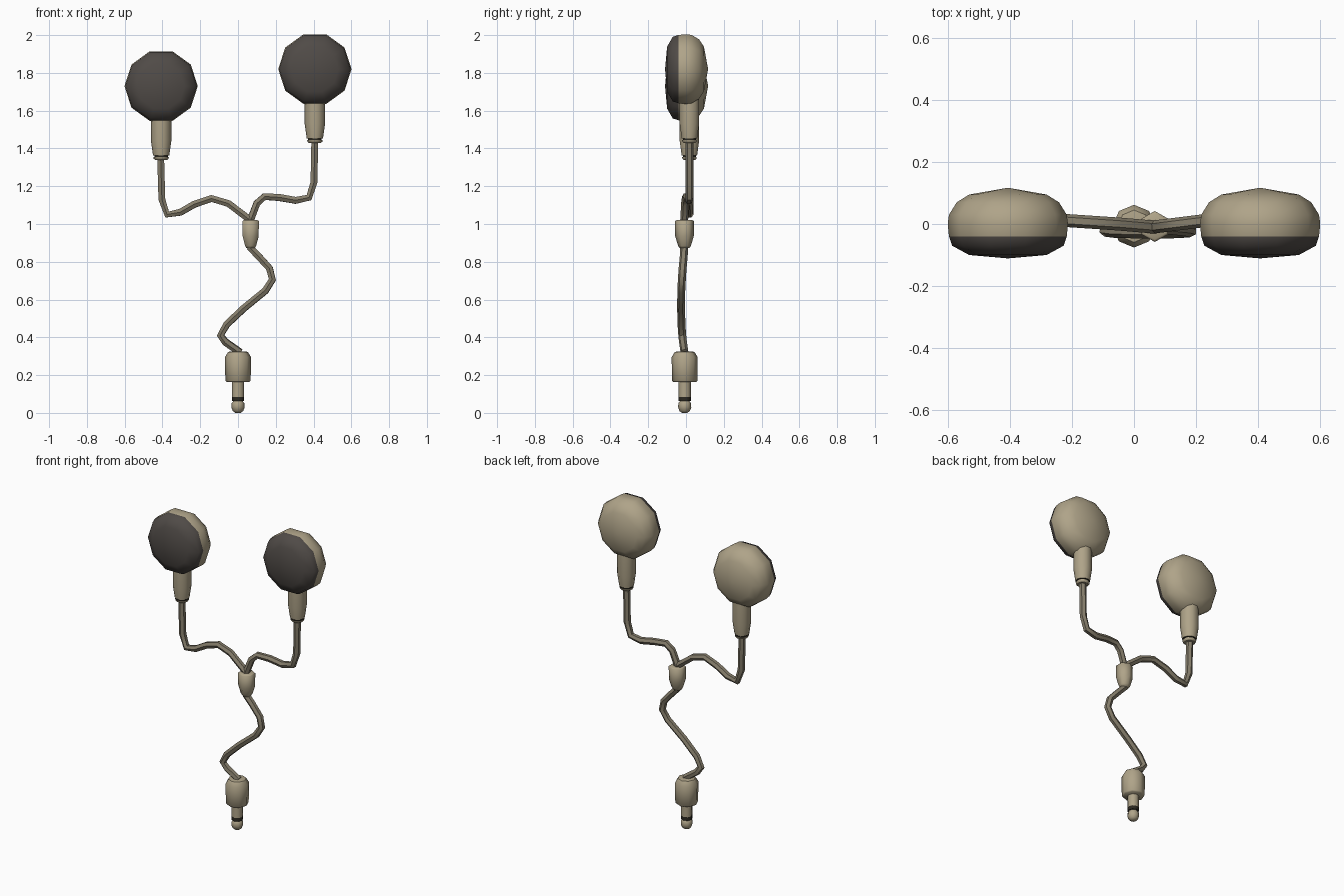
import bpy, bmesh, math
from mathutils import Matrix

if "Cube" in bpy.data.objects:
    bpy.data.objects.remove(bpy.data.objects["Cube"])


def material(name, rgb):
    m = bpy.data.materials.new(name)
    m.diffuse_color = (*rgb, 1)
    m.use_nodes = True
    m.node_tree.nodes["Principled BSDF"].inputs["Base Color"].default_value = m.diffuse_color
    return m


TAN = material("beige plastic", (0.43, 0.37, 0.25))
CABLE = material("cable grey brown", (0.24, 0.21, 0.15))
DARK = material("dark speaker mesh", (0.08, 0.07, 0.063))
BLACK = material("black ring", (0.025, 0.022, 0.015))


def finish(ob, angle):
    bpy.ops.object.select_all(action='DESELECT')
    ob.select_set(True)
    bpy.context.view_layer.objects.active = ob
    bpy.ops.object.shade_smooth_by_angle(angle=math.radians(angle))


def lathe(name, profile, sides, loc, mats, rule=None, phase=0.0, axis='Z', angle=40):
    """Spin (radius, height) pairs about an axis; rule gives a material per band."""
    bm = bmesh.new()
    rings = []
    for r, h in profile:
        if r == 0:
            rings.append([bm.verts.new((0, 0, h))])
        else:
            rings.append([bm.verts.new((r * math.cos(phase + i * math.tau / sides),
                                        r * math.sin(phase + i * math.tau / sides), h))
                          for i in range(sides)])
    for k in range(len(rings) - 1):
        a, b = rings[k], rings[k + 1]
        for i in range(sides):
            j = (i + 1) % sides
            vs = [a[i % len(a)], a[j % len(a)], b[j % len(b)], b[i % len(b)]]
            f = bm.faces.new(list(dict.fromkeys(vs)))
            f.material_index = rule(k) if rule else 0
    for end in (rings[0], rings[-1]):
        if len(end) > 2:
            bm.faces.new(end)
    if axis == 'Y':
        bm.transform(Matrix.Rotation(math.radians(-90), 4, 'X'))
    bmesh.ops.recalc_face_normals(bm, faces=bm.faces)
    me = bpy.data.meshes.new(name)
    bm.to_mesh(me)
    bm.free()
    for m in mats:
        me.materials.append(m)
    ob = bpy.data.objects.new(name, me)
    ob.location = loc
    bpy.context.collection.objects.link(ob)
    finish(ob, angle)


def cable(name, pts, radius=0.021):
    cu = bpy.data.curves.new(name, 'CURVE')
    cu.dimensions = '3D'
    cu.bevel_depth = radius
    cu.bevel_resolution = 1
    cu.use_fill_caps = True
    sp = cu.splines.new('POLY')
    sp.points.add(len(pts) - 1)
    for p, co in zip(sp.points, pts):
        p.co = (*co, 1)
    cu.materials.append(CABLE)
    ob = bpy.data.objects.new(name, cu)
    bpy.context.collection.objects.link(ob)
    bpy.ops.object.select_all(action='DESELECT')
    ob.select_set(True)
    bpy.context.view_layer.objects.active = ob
    bpy.ops.object.convert(target='MESH')
    finish(bpy.context.object, 50)


# Earbuds: ten-sided shells with dark fronts, each on a stem with a ringed foot
bud = [(0, -0.111), (0.125, -0.1), (0.18, -0.07), (0.19, -0.04), (0.194, 0.0),
       (0.19, 0.03), (0.165, 0.07), (0.125, 0.095), (0, 0.117)]
stem = [(0.033, -0.39), (0.039, -0.385), (0.041, -0.375), (0.036, -0.374),
        (0.036, -0.368), (0.043, -0.367), (0.054, -0.29), (0.054, -0.13)]
for side, x, z in (("left", -0.407, 1.73), ("right", 0.407, 1.82)):
    lathe(side + "_earbud", bud, 10, (x, 0, z), [TAN, DARK],
          rule=lambda k: 1 if k < 3 else 0, axis='Y', angle=60)
    lathe(side + "_stem", stem, 10, (x, 0.018, z), [TAN, BLACK],
          rule=lambda k: 1 if k in (2, 3, 4) else 0)

# Branch cables from the splitter to the stems
cable("right_cable", [(0.407, 0.018, 1.46), (0.402, 0.018, 1.22), (0.376, 0.018, 1.14),
                      (0.305, 0.015, 1.125), (0.22, 0.01, 1.14), (0.14, 0.0, 1.145),
                      (0.10, -0.005, 1.11), (0.062, -0.01, 1.01)])
cable("left_cable", [(-0.41, 0.018, 1.37), (-0.403, 0.018, 1.13), (-0.375, 0.018, 1.05),
                     (-0.305, 0.015, 1.062), (-0.23, 0.012, 1.105), (-0.14, 0.006, 1.135),
                     (-0.05, 0.0, 1.108), (0.066, -0.01, 1.02)])

# Splitter
lathe("splitter", [(0.026, 0.872), (0.034, 0.885), (0.049, 0.935), (0.05, 1.015), (0.042, 1.02)],
      6, (0.067, -0.008, 0), [TAN], phase=math.pi / 2, angle=65)

# Main cable
cable("main_cable", [(0.06, -0.01, 0.88), (0.11, -0.012, 0.828), (0.167, -0.018, 0.765),
                     (0.182, -0.022, 0.705), (0.145, -0.025, 0.647), (0.03, -0.026, 0.553),
                     (-0.06, -0.024, 0.468), (-0.092, -0.02, 0.41), (-0.066, -0.016, 0.375),
                     (0.012, -0.008, 0.32)])

# Plug: body, pin with black ring, rounded tip
lathe("plug_body", [(0.06, 0.163), (0.067, 0.17), (0.069, 0.295), (0.052, 0.323), (0.03, 0.326)],
      8, (0, -0.007, 0), [TAN], angle=50)
lathe("plug_pin", [(0.033, 0.085), (0.033, 0.17)], 8, (0, -0.007, 0), [TAN], angle=50)
lathe("plug_ring", [(0.033, 0.062), (0.033, 0.085)], 8, (0, -0.007, 0), [BLACK], angle=50)
lathe("plug_tip", [(0.014, 0.0), (0.028, 0.01), (0.035, 0.03), (0.033, 0.052), (0.022, 0.066)],
      8, (0, -0.007, 0), [TAN], angle=60)
